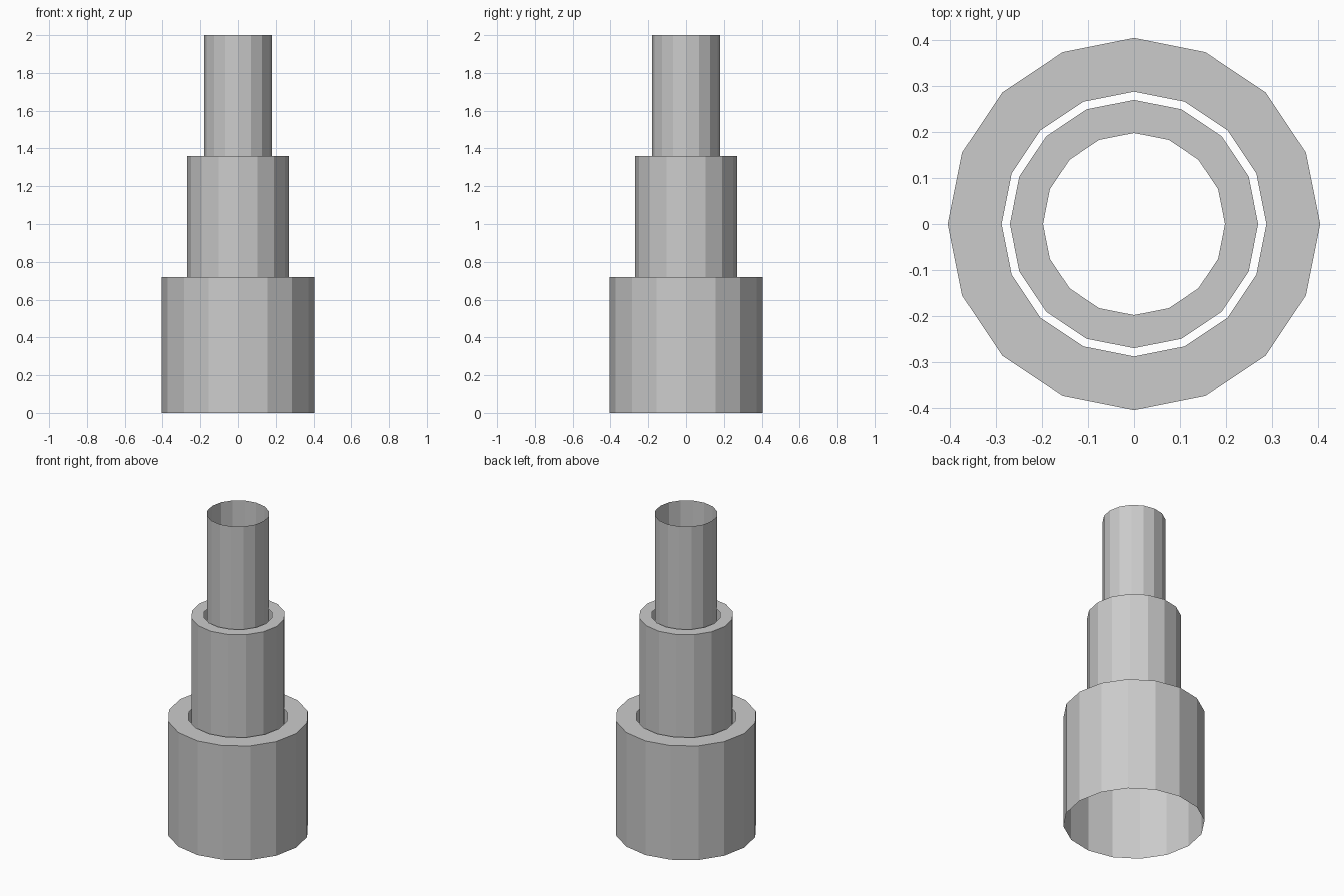
import bpy, bmesh
from math import cos, sin, tau

if "Cube" in bpy.data.objects:
    bpy.data.objects.remove(bpy.data.objects["Cube"])

SIDES = 16
HEIGHT = 0.72   # length of each sleeve
STEP = 0.64     # rise from one sleeve to the next
GAP = 0.018     # clearance around the sleeve inside


def ring(bm, radius, z):
    return [bm.verts.new((radius * cos(tau * i / SIDES), radius * sin(tau * i / SIDES), z))
            for i in range(SIDES)]


def sleeve(name, profile):
    """Open flat-sided surface swept round z from (radius, z) points."""
    bm = bmesh.new()
    rings = [ring(bm, r, z) for r, z in profile]
    for a, b in zip(rings, rings[1:]):
        for i in range(SIDES):
            j = (i + 1) % SIDES
            bm.faces.new((a[i], a[j], b[j], b[i]))
    mesh = bpy.data.meshes.new(name)
    bm.to_mesh(mesh)
    bm.free()
    obj = bpy.data.objects.new(name, mesh)
    bpy.context.collection.objects.link(obj)


# Telescoping sleeves: each wall is capped by a rim that leaves a gap for the next
names = ["base_sleeve", "middle_sleeve", "top_sleeve"]
radii = [0.405, 0.27, 0.18]
for k, name in enumerate(names):
    bottom = k * STEP
    top = bottom + HEIGHT
    profile = [(radii[k], bottom), (radii[k], top)]
    if k + 1 < len(radii):
        profile.append((radii[k + 1] + GAP, top))
    sleeve(name, profile)
